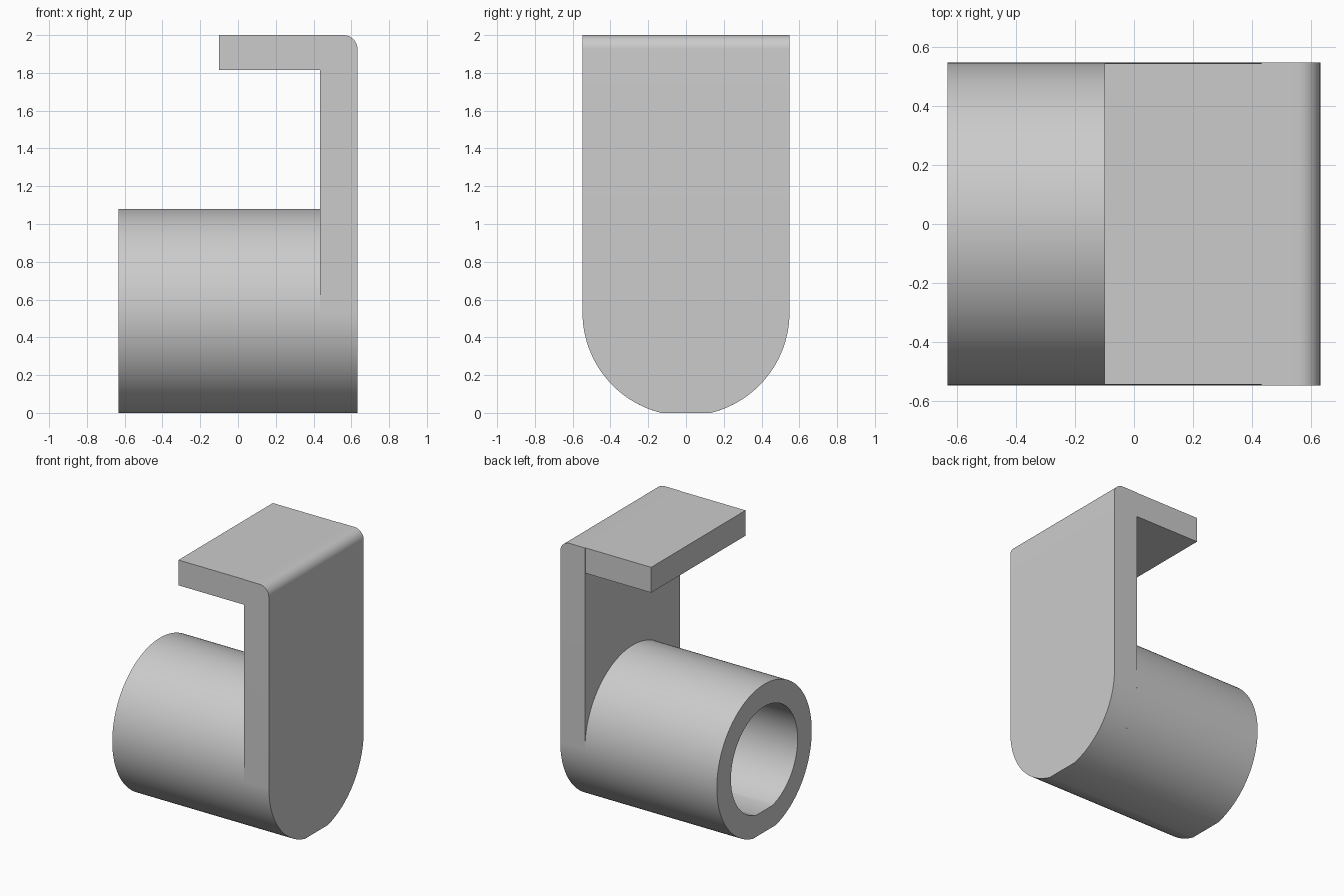
import bpy, bmesh
from math import pi, sin, cos, acos, radians

if "Cube" in bpy.data.objects:
    bpy.data.objects.remove(bpy.data.objects["Cube"], do_unlink=True)

R, BORE, AXIS = 0.548, 0.385, 0.532       # barrel radii and axis height
LEFT, INNER, OUTER, TOP = -0.633, 0.433, 0.633, 2.0
LIP_END, LIP_BOTTOM, FILLET = -0.1, 1.815, 0.075
SEGS = 128

grey = bpy.data.materials.new("light grey")
grey.use_nodes = True
colour = (0.6, 0.6, 0.6, 1)
grey.diffuse_color = colour
grey.node_tree.nodes["Principled BSDF"].inputs["Base Color"].default_value = colour


def finish(name, bm):
    bmesh.ops.recalc_face_normals(bm, faces=bm.faces)
    mesh = bpy.data.meshes.new(name)
    bm.to_mesh(mesh)
    bm.free()
    mesh.materials.append(grey)
    obj = bpy.data.objects.new(name, mesh)
    bpy.context.collection.objects.link(obj)
    bpy.ops.object.select_all(action='DESELECT')
    obj.select_set(True)
    bpy.context.view_layer.objects.active = obj
    bpy.ops.object.shade_smooth_by_angle(angle=radians(25))
    return obj


def arc(radius, start, end, steps):
    """Points (y, z) about the barrel axis; angles run from straight down."""
    angles = [start + (end - start) * i / steps for i in range(steps + 1)]
    return [(radius * sin(a), AXIS - radius * cos(a)) for a in angles]


def loop(bm, x, points):
    return [bm.verts.new((x, y, z)) for y, z in points]


def bridge(bm, a, b):
    for i in range(len(a)):
        j = (i + 1) % len(a)
        bm.faces.new((a[i], a[j], b[j], b[i]))


flat = acos(AXIS / R)                     # half angle of the flat underside

# Barrel: hollow tube with a flat underside, closed by the plate
bm = bmesh.new()
outer = arc(R, flat, 2 * pi - flat, SEGS)
inner = arc(BORE, flat, 2 * pi - flat, SEGS)
rings = [loop(bm, INNER, outer), loop(bm, LEFT, outer),
         loop(bm, LEFT, inner), loop(bm, INNER, inner)]
for a, b in zip(rings, rings[1:]):
    bridge(bm, a, b)
finish("barrel", bm)

# Upright plate: round foot with flat underside, rounded upper outer edge
bm = bmesh.new()
outline = (arc(R, flat, pi / 2, SEGS // 4) + [(R, TOP), (-R, TOP)]
           + arc(R, 1.5 * pi, 2 * pi - flat, SEGS // 4))
near, far = loop(bm, INNER, outline), loop(bm, OUTER, outline)
bridge(bm, near, far)
bm.faces.new(near)
bm.faces.new(far)
edge = [e for e in bm.edges
        if all(v.co.z > TOP - 0.01 and v.co.x > OUTER - 0.01 for v in e.verts)]
bmesh.ops.bevel(bm, geom=edge, offset=FILLET, segments=10, profile=0.5,
                affect='EDGES')
finish("upright_plate", bm)

# Lip: flat shelf reaching back over the barrel
bm = bmesh.new()
bmesh.ops.create_cube(bm, size=1)
for v in bm.verts:
    v.co.x = INNER if v.co.x > 0 else LIP_END
    v.co.y *= 2 * (R - 0.003)
    v.co.z = TOP if v.co.z > 0 else LIP_BOTTOM
finish("top_lip", bm)
